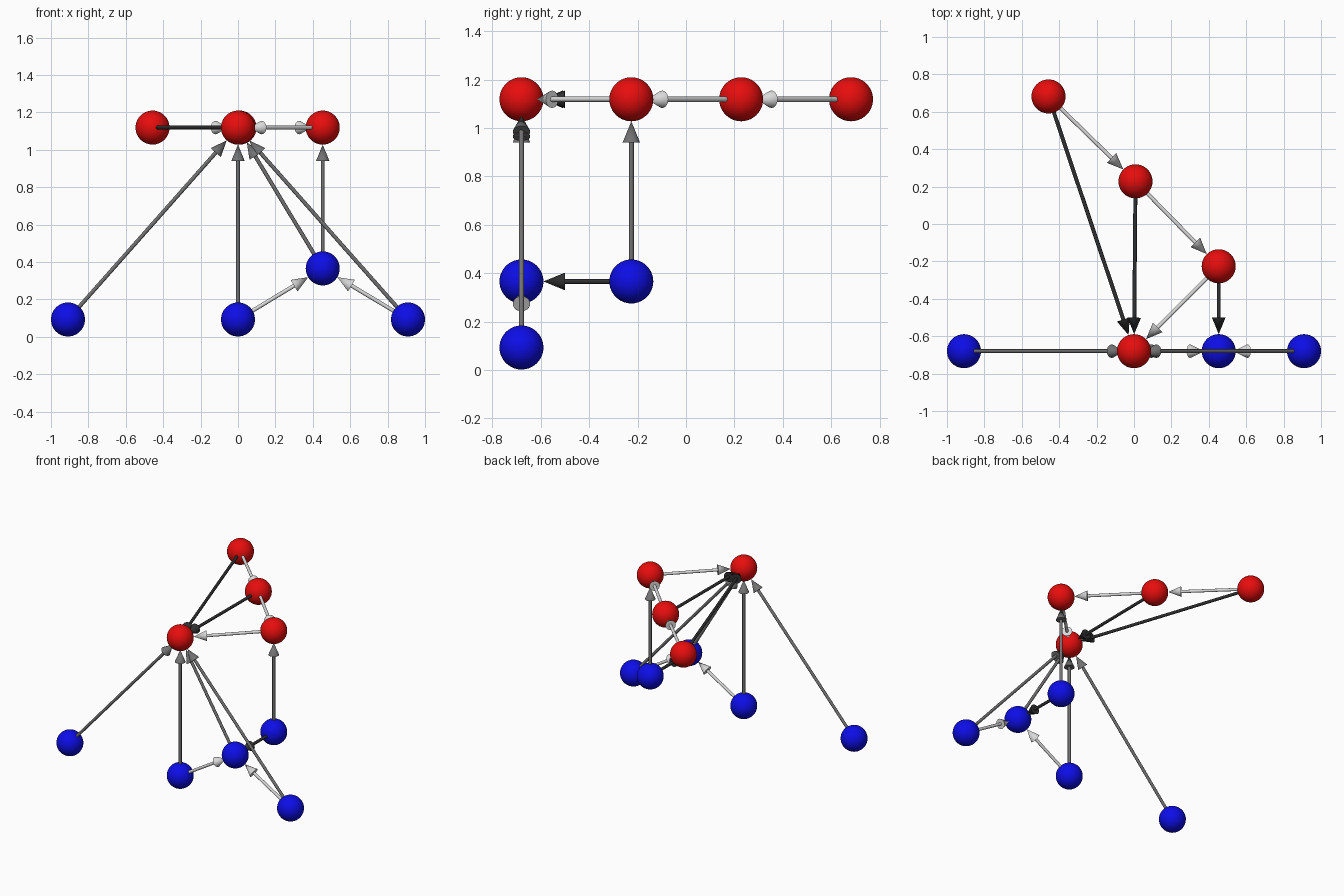
import bpy
from mathutils import Vector

if "Cube" in bpy.data.objects:
    bpy.data.objects.remove(bpy.data.objects["Cube"])

R = 0.091           # ball radius
ROD, HEAD_R, HEAD_L = 0.0105, 0.036, 0.088


def material(name, rgb):
    m = bpy.data.materials.new(name)
    m.diffuse_color = (*rgb, 1)
    m.use_nodes = True
    m.node_tree.nodes["Principled BSDF"].inputs["Base Color"].default_value = m.diffuse_color
    return m


red = material("red", (0.8, 0.004, 0.004))
blue = material("blue", (0.004, 0.004, 0.8))
light = material("light_grey", (0.7, 0.7, 0.7))
mid = material("mid_grey", (0.17, 0.17, 0.17))
dark = material("dark_grey", (0.03, 0.03, 0.03))

# Ball centres and colours
balls = {
    "base_left": ((-0.909, -0.68, 0.093), blue),
    "base_middle": ((0, -0.68, 0.093), blue),
    "base_right": ((0.909, -0.68, 0.093), blue),
    "raised_front": ((0.453, -0.68, 0.366), blue),
    "raised_back": ((0.453, -0.226, 0.366), blue),
    "top_front": ((0, -0.68, 1.119), red),
    "top_right": ((0.453, -0.226, 1.119), red),
    "top_middle": ((0.008, 0.228, 1.119), red),
    "top_back": ((-0.457, 0.682, 1.119), red),
}

# Arrows: start ball, end ball, colour
arrows = [
    ("base_left", "top_front", mid),
    ("base_middle", "top_front", mid),
    ("base_right", "top_front", mid),
    ("raised_front", "top_front", mid),
    ("raised_back", "top_right", mid),
    ("base_middle", "raised_front", light),
    ("base_right", "raised_front", light),
    ("top_back", "top_middle", light),
    ("top_middle", "top_right", light),
    ("top_right", "top_front", light),
    ("raised_back", "raised_front", dark),
    ("top_middle", "top_front", dark),
    ("top_back", "top_front", dark),
]


def finish(name, mat):
    ob = bpy.context.object
    ob.name = name
    ob.data.materials.append(mat)
    return ob


def tapered(name, a, b, r1, r2, mat):
    """Cylinder or cone running from a to b."""
    d = b - a
    bpy.ops.mesh.primitive_cone_add(
        vertices=20, radius1=r1, radius2=r2, depth=d.length,
        location=(a + b) / 2, rotation=d.to_track_quat('Z', 'Y').to_euler())
    finish(name, mat)
    bpy.ops.object.shade_smooth_by_angle()


# Balls, finely faceted
for name, (pos, mat) in balls.items():
    bpy.ops.mesh.primitive_ico_sphere_add(subdivisions=4, radius=R, location=pos)
    finish(name + "_ball", mat)

# Arrows: rod from ball centre, head touching the target ball
for start, end, mat in arrows:
    a, b = Vector(balls[start][0]), Vector(balls[end][0])
    d = (b - a).normalized()
    tip = b - d * R
    neck = tip - d * HEAD_L
    label = f"{start}_to_{end}"
    tapered(label + "_rod", a, neck, ROD, ROD, mat)
    tapered(label + "_head", neck, tip, HEAD_R, 0, mat)
